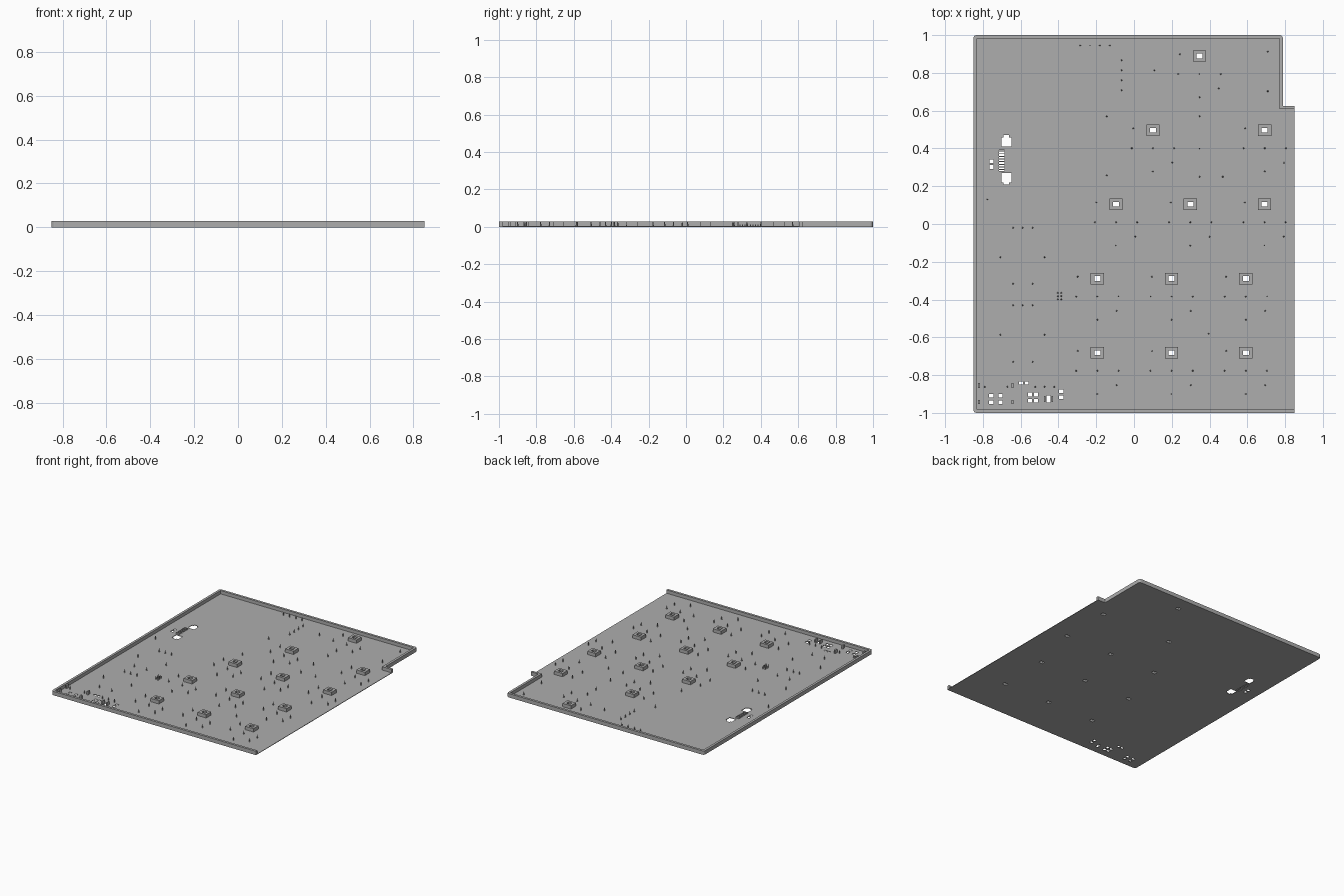
import bpy, bmesh
from mathutils import Matrix, Vector

cube = bpy.data.objects.get("Cube")
if cube:
    bpy.data.objects.remove(cube, do_unlink=True)

TOP, FLOOR, WALL = 0.029, 0.004, 0.018

grey = bpy.data.materials.new("plain grey")
grey.use_nodes = True
colour = (0.42, 0.42, 0.42, 1)
grey.diffuse_color = colour
grey.node_tree.nodes["Principled BSDF"].inputs["Base Color"].default_value = colour


def finish(name, bm):
    bmesh.ops.recalc_face_normals(bm, faces=bm.faces)
    mesh = bpy.data.meshes.new(name)
    bm.to_mesh(mesh)
    bm.free()
    mesh.materials.append(grey)
    obj = bpy.data.objects.new(name, mesh)
    bpy.context.collection.objects.link(obj)
    return obj


def add_box(bm, x, y, w, d, z0, z1):
    m = Matrix.Translation((x, y, (z0 + z1) / 2)) @ Matrix.Diagonal((w, d, z1 - z0, 1))
    bmesh.ops.create_cube(bm, size=1, matrix=m)


def boxes(name, items, z0, z1):
    bm = bmesh.new()
    for item in items:
        add_box(bm, *item, z0, z1)
    return finish(name, bm)


def extrude_outline(name, points, z0, z1, rounded):
    bm = bmesh.new()
    face = bm.faces.new([bm.verts.new((x, y, z0)) for x, y in points])
    out = bmesh.ops.extrude_face_region(bm, geom=[face])
    verts = [v for v in out["geom"] if isinstance(v, bmesh.types.BMVert)]
    bmesh.ops.translate(bm, verts=verts, vec=(0, 0, z1 - z0))
    corners = [Vector(p) for p in rounded]
    edges = [e for e in bm.edges
             if abs(e.verts[0].co.z - e.verts[1].co.z) > 0.001
             and any((e.verts[0].co.xy - c).length < 0.001 for c in corners)]
    bmesh.ops.bevel(bm, geom=edges, offset=0.016, segments=4, profile=0.5, affect='EDGES')
    return finish(name, bm)


def cut(obj, cutter):
    mod = obj.modifiers.new("holes", 'BOOLEAN')
    mod.operation, mod.solver, mod.object = 'DIFFERENCE', 'EXACT', cutter
    mod.use_self = True
    bpy.context.view_layer.objects.active = obj
    bpy.ops.object.modifier_apply(modifier=mod.name)


# Floor plate with the notched corner, and the rim that leaves the right edge open
outer = [(0.85, -1), (-0.85, -1), (-0.85, 1), (0.788, 1), (0.788, 0.626), (0.85, 0.626)]
t = WALL
inner = [(0.85, 0.626 - t), (0.788 - t, 0.626 - t), (0.788 - t, 1 - t),
         (-0.85 + t, 1 - t), (-0.85 + t, -1 + t), (0.85, -1 + t)]
round_corners = outer[1:4]
plate = extrude_outline("floor_plate", outer, 0, FLOOR, round_corners)
extrude_outline("rim_wall", outer + inner, FLOOR, TOP, round_corners)

# Staggered rows of square bosses
P = 0.393
centres = [(0.347, 0.889), (0.1, 0.496), (0.692, 0.496)]
centres += [(-0.095 + i * P, 0.104) for i in range(3)]
centres += [(-0.194 + i * P, y) for y in (-0.289, -0.682) for i in range(3)]
bosses = boxes("bosses", [(x, y, 0.07, 0.06) for x, y in centres], FLOOR, TOP)

# Through holes: bosses, ladder slots, clip openings and small square vents
holes = [(x, y, 0.032, 0.025) for x, y in centres]
holes += [(-0.676, 0.434, 0.053, 0.05), (-0.676, 0.245, 0.053, 0.05),
          (-0.676, 0.45, 0.028, 0.04), (-0.676, 0.23, 0.028, 0.04)]
holes += [(-0.7, 0.337, 0.028, 0.112)]
holes += [(-0.755, y, 0.02, 0.02) for y in (0.302, 0.332)]
holes += [(x, y, 0.022, 0.018) for x in (-0.756, -0.706) for y in (-0.91, -0.944)]
holes += [(x, y, 0.022, 0.02) for x in (-0.55, -0.518) for y in (-0.902, -0.936)]
holes += [(x, -0.842, 0.02, 0.018) for x in (-0.598, -0.568)]
holes += [(-0.385, y, 0.022, 0.018) for y in (-0.885, -0.917)]
holes += [(-0.453, -0.926, 0.02, 0.036)]
cutter = boxes("hole_cutter", holes, -0.05, 0.08)
cut(plate, cutter)
cut(bosses, cutter)
bpy.data.objects.remove(cutter, do_unlink=True)

# Ribs across the ladder slot, and short upright tabs in the front left corner
boxes("ladder_ribs", [(-0.7, 0.288 + i * 0.014, 0.028, 0.005) for i in range(8)], 0, 0.012)
tabs = [(x, y, 0.012, d) for x in (-0.82, -0.643) for y, d in ((-0.856, 0.026), (-0.943, 0.02))]
tabs += [(x, -0.926, 0.007, 0.032) for x in (-0.472, -0.433)]
boxes("corner_tabs", tabs, FLOOR, TOP)

# Slim pins: a repeated group by each boss, then loose rows
group = [(-0.104, 0.01), (-0.112, -0.095), (0, -0.095), (0.112, -0.095), (0.102, -0.171), (0, -0.218)]
pins = [(x + dx, y + dy) for x, y in centres for dx, dy in group]
pins += [(-0.285 + i * 0.052, 0.945) for i in range(4)]
pins += [(-0.066, 0.867 - i * 0.053) for i in range(4)]
pins += [(x, y) for x in (-0.64, -0.537) for y in (-0.02, -0.316, -0.43, -0.73)]
pins += [(-0.59, y) for y in (-0.02, -0.43)]
pins += [(x, y) for x in (-0.707, -0.473) for y in (-0.176, -0.586)]
pins += [(-0.403 + i * 0.018, -0.365 - j * 0.017) for i in range(2) for j in range(3)]
pins += [(x, -0.862) for x in (-0.79, -0.67, -0.523, -0.473, -0.422)]
pins += [(0.347, y) for y in (0.57, 0.4, 0.25)]
pins += [(-0.144, 0.57), (-0.144, 0.257), (0.108, 0.813), (0.708, 0.913), (0.708, 0.703),
         (0.47, 0.25), (-0.776, 0.13), (0.395, -0.58)]
bm = bmesh.new()
for x, y in pins:
    bmesh.ops.create_cone(bm, cap_ends=True, segments=8, radius1=0.004, radius2=0.002,
                          depth=TOP - FLOOR,
                          matrix=Matrix.Translation((x, y, (TOP + FLOOR) / 2)))
finish("pins", bm)
